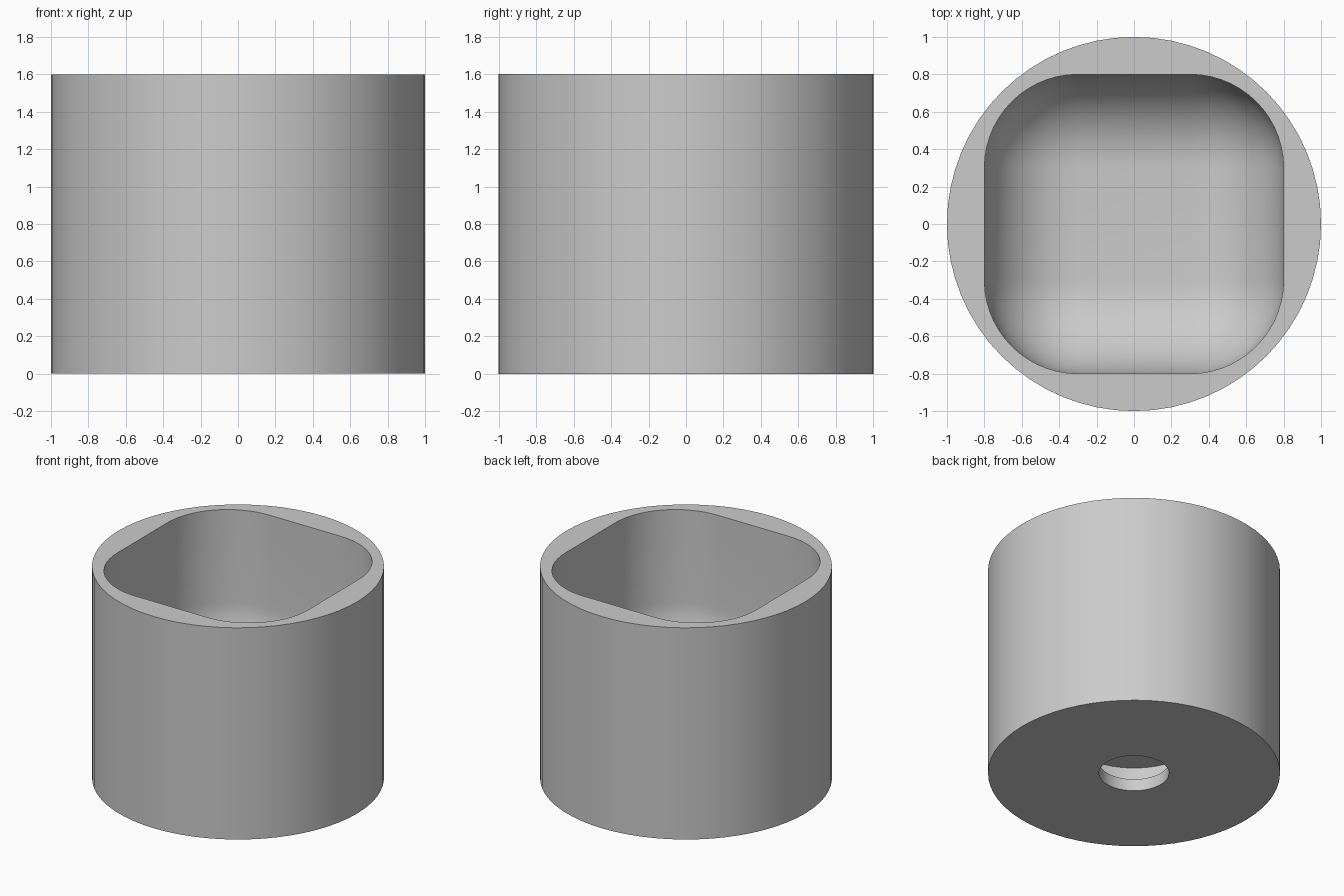
import bpy
import bmesh
import math

if "Cube" in bpy.data.objects:
    bpy.data.objects.remove(bpy.data.objects["Cube"], do_unlink=True)

HEIGHT = 1.6
FLOOR = 0.4

gray = bpy.data.materials.new("light_gray")
gray.use_nodes = True
color = (0.6, 0.6, 0.6, 1)
gray.diffuse_color = color
gray.node_tree.nodes["Principled BSDF"].inputs["Base Color"].default_value = color


def add_object(name, bm):
    bmesh.ops.recalc_face_normals(bm, faces=bm.faces)
    mesh = bpy.data.meshes.new(name)
    bm.to_mesh(mesh)
    bm.free()
    mesh.materials.append(gray)
    obj = bpy.data.objects.new(name, mesh)
    bpy.context.collection.objects.link(obj)
    return obj


def cylinder(name, radius, bottom, top, sides):
    bm = bmesh.new()
    bmesh.ops.create_cone(bm, cap_ends=True, segments=sides, radius1=radius,
                          radius2=radius, depth=top - bottom)
    bmesh.ops.translate(bm, verts=bm.verts, vec=(0, 0, (top + bottom) / 2))
    return add_object(name, bm)


def rounded_box(name, half, radius, bottom, top):
    bm = bmesh.new()
    bmesh.ops.create_cube(bm, size=2)
    bmesh.ops.scale(bm, verts=bm.verts, vec=(half, half, (top - bottom) / 2))
    bmesh.ops.translate(bm, verts=bm.verts, vec=(0, 0, (top + bottom) / 2))
    bmesh.ops.bevel(bm, geom=bm.edges[:], offset=radius, offset_type='OFFSET',
                    segments=14, profile=0.5, affect='EDGES')
    return add_object(name, bm)


# Round outer body
pot = cylinder("pot_body", 1.0, 0, HEIGHT, 64)

# Rounded square cavity, drain hole and the wider pocket above the hole
cutters = [
    rounded_box("cavity_cutter", 0.8, 0.5, FLOOR, HEIGHT + 1),
    cylinder("hole_cutter", 0.24, -0.2, 0.2, 48),
    cylinder("pocket_cutter", 0.45, 0.09, 0.3, 48),
]

bpy.context.view_layer.objects.active = pot
for cutter in cutters:
    cutter.hide_render = True
    cut = pot.modifiers.new(cutter.name, 'BOOLEAN')
    cut.operation = 'DIFFERENCE'
    cut.solver = 'EXACT'
    cut.object = cutter
    bpy.ops.object.modifier_apply(modifier=cut.name)
    bpy.data.objects.remove(cutter, do_unlink=True)

# Smooth walls with crisp rims
bpy.ops.object.select_all(action='DESELECT')
pot.select_set(True)
bpy.ops.object.shade_smooth_by_angle(angle=math.radians(30))
